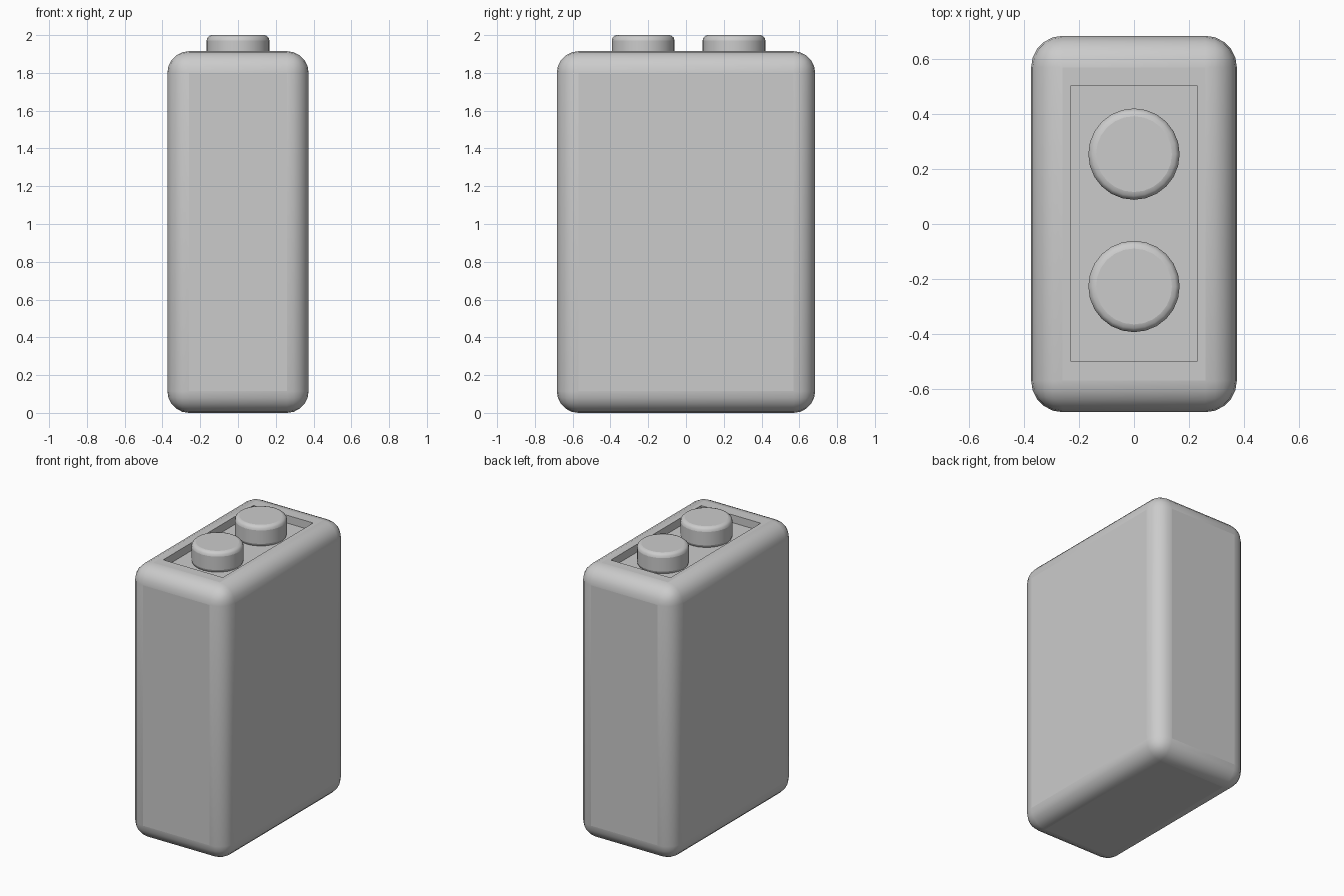
import bpy, math

if "Cube" in bpy.data.objects:
    bpy.data.objects.remove(bpy.data.objects["Cube"])

HALF_X, HALF_Y, TOP = 0.374, 0.684, 1.915
FLOOR_Z = 1.86


def box(name, size, centre):
    bpy.ops.mesh.primitive_cube_add(size=1, location=centre)
    ob = bpy.context.object
    ob.name = name
    ob.scale = size
    bpy.ops.object.transform_apply(location=False, rotation=False, scale=True)
    return ob


def bevel(ob, width, segments):
    mod = ob.modifiers.new("rounding", 'BEVEL')
    mod.width = width
    mod.segments = segments
    mod.limit_method = 'ANGLE'
    mod.angle_limit = math.radians(40)


def smooth(ob):
    bpy.ops.object.select_all(action='DESELECT')
    ob.select_set(True)
    bpy.context.view_layer.objects.active = ob
    bpy.ops.object.shade_smooth_by_angle(angle=math.radians(35))


# Rounded block body
body = box("body", (2 * HALF_X, 2 * HALF_Y, TOP), (0, 0, TOP / 2))
bevel(body, 0.115, 5)

# Shallow rectangular recess in the top
cutter = box("recess_cutter", (0.462, 1.0, 0.4), (0, 0.002, FLOOR_Z + 0.2))
cutter.hide_render = True
cutter.display_type = 'WIRE'
cut = body.modifiers.new("recess", 'BOOLEAN')
cut.operation = 'DIFFERENCE'
cut.solver = 'EXACT'
cut.object = cutter
smooth(body)

# Two round studs standing on the recess floor, with softened top rims
for name, y in (("front_stud", -0.227), ("back_stud", 0.254)):
    base = FLOOR_Z - 0.01
    bpy.ops.mesh.primitive_cylinder_add(vertices=24, radius=0.166, depth=2 - base,
                                        location=(0, y, (2 + base) / 2))
    stud = bpy.context.object
    stud.name = name
    bevel(stud, 0.028, 3)
    smooth(stud)
